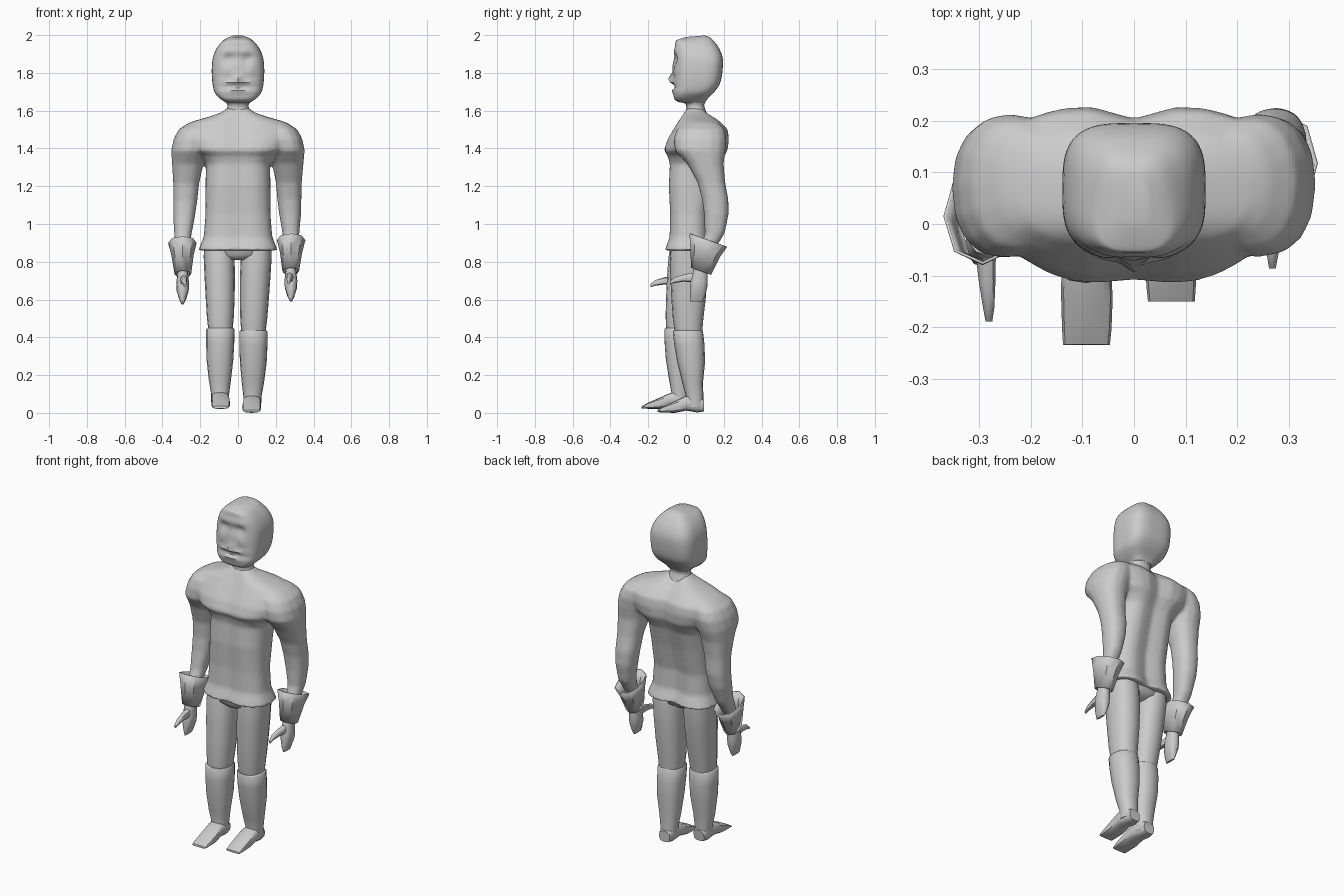
import bpy, bmesh, math
from math import sin, cos, pi, exp


def spline(a, b, c, d, t):
    return 0.5 * (2*b + (c-a)*t + (2*a-5*b+4*c-d)*t*t + (3*b-a-3*c+d)*t**3)


def refine(secs, k):
    # smooth in-between sections
    out, n = [], len(secs)
    for i in range(n - 1):
        q = [secs[max(i-1, 0)], secs[i], secs[i+1], secs[min(i+2, n-1)]]
        for j in range(k):
            out.append([spline(*v, j / k) for v in zip(*q)])
    return out + [list(secs[-1])]


def smooth(ob, angle):
    bpy.ops.object.select_all(action='DESELECT')
    ob.select_set(True)
    bpy.context.view_layer.objects.active = ob
    bpy.ops.object.shade_smooth_by_angle(angle=math.radians(angle))


def loft(name, secs, sides=16, e=2.3, warp=None, caps=True, k=1, angle=50):
    # sections: position, x min, x max, y min, y max, slope of z along y
    secs = refine([tuple(s) + (0,) * (6 - len(s)) for s in secs], k)
    power = lambda v: math.copysign(abs(v) ** (2 / e), v) if abs(v) > 1e-6 else 0
    bm, rings = bmesh.new(), []
    for z, x0, x1, y0, y1, slope in secs:
        ring = []
        for i in range(sides):
            a = 2 * pi * i / sides
            dy = (y1 - y0) / 2 * power(sin(a))
            p = ((x0+x1)/2 + (x1-x0)/2 * power(cos(a)), (y0+y1)/2 + dy, z + slope*dy)
            ring.append(bm.verts.new(warp(*p) if warp else p))
        rings.append(ring)
    for r, s in zip(rings, rings[1:]):
        for i in range(sides):
            j = (i + 1) % sides
            bm.faces.new((r[i], r[j], s[j], s[i]))
    if caps:
        bm.faces.new(rings[0])
        bm.faces.new(rings[-1])
    bmesh.ops.recalc_face_normals(bm, faces=bm.faces)
    me = bpy.data.meshes.new(name)
    bm.to_mesh(me)
    bm.free()
    ob = bpy.data.objects.new(name, me)
    bpy.context.collection.objects.link(ob)
    smooth(ob, angle)
    return ob


# jacket with chest shelf, flared hem and spine groove
def jacket_shape(x, y, z):
    dip = exp(-(x / 0.06) ** 2)
    return x, y + dip * (-0.03 if y > 0.06 else 0.014), z


jacket = loft("jacket", [
    (0.86, -.21, .21, -.12, .152), (0.93, -.182, .182, -.095, .125),
    (1.05, -.172, .172, -.092, .125), (1.20, -.172, .172, -.1, .16),
    (1.32, -.17, .17, -.095, .195), (1.36, -.20, .20, -.105, .215),
    (1.39, -.25, .25, -.124, .23), (1.45, -.29, .29, -.102, .235),
    (1.50, -.29, .29, -.072, .228), (1.545, -.235, .235, -.045, .185),
    (1.572, -.14, .14, -.03, .15), (1.592, -.085, .085, -.02, .125),
    (1.612, -.062, .062, -.008, .112)], sides=32, e=2.6, warp=jacket_shape)

# neck and hips
loft("neck", [(1.55, -.07, .07, -.01, .12), (1.60, -.064, .064, 0, .105),
              (1.63, -.055, .055, 0, .096), (1.665, -.08, .08, -.03, .115)], k=2)
loft("hips", [(0.81, -.05, .05, -.06, .06), (0.835, -.16, .16, -.085, .1),
              (0.88, -.18, .18, -.09, .11)])


# head with brow, eye sockets, nose, moustache, mouth and chin
def face_shape(x, y, z):
    if y < 0:
        bump = lambda cx, cz, wx, wz: exp(-((abs(x)-cx)/wx)**2 - ((z-cz)/wz)**2)
        y += 0.014 * bump(.05, 1.875, .026, .022)
        y -= 0.008 * bump(.03, 1.915, .06, .02)
        y -= 0.008 * bump(.06, 1.81, .03, .03)
        y -= 0.012 * bump(0, 1.83, .02, .05)
        y -= 0.030 * bump(0, 1.77, .02, .022)
        y -= 0.012 * bump(.03, 1.748, .06, .012)
        y += 0.022 * bump(0, 1.727, .085, .007)
        y -= 0.010 * bump(0, 1.705, .07, .014)
    return x, y, z


loft("head", [
    (1.64, -.058, .058, -.005, .10, 0), (1.652, -.075, .075, -.035, .112, .1),
    (1.67, -.10, .10, -.06, .13, .1), (1.70, -.125, .125, -.066, .155, .05),
    (1.75, -.136, .136, -.062, .182, 0), (1.82, -.139, .139, -.06, .194, 0),
    (1.88, -.133, .133, -.058, .194, 0), (1.93, -.113, .113, -.057, .175, 0),
    (1.965, -.085, .085, -.055, .15, 0), (1.982, -.06, .06, -.045, .125, .08),
    (1.994, -.028, .028, .0, .1, .08)],
    sides=72, e=3.3, warp=face_shape, k=4)


# limbs: the left side steps forward
def arm_pose(s):
    def f(x, y, z):
        if s < 0:
            t = min(max((1.42 - z) / 0.5, 0), 1)
            x, y, z = -(x + .013 * t), y - 0.103 * t, z - .015 * t
        return (x, y, z)
    return f


def leg_pose(s):
    def f(x, y, z):
        if s < 0:
            x, y, z = -(x + .02 * (1 - z)), y - .095 * (.9 - z), z + .02 * (1 - z)
        return (x, y, z)
    return f


sleeves = []
for s, side in ((1, "right"), (-1, "left")):
    arm, leg = arm_pose(s), leg_pose(s)
    sleeves.append(loft(side + "_sleeve", [
        (0.86, .245, .315, .07, .15), (0.95, .235, .325, .1, .205),
        (1.05, .218, .334, .095, .226), (1.13, .208, .336, .085, .225),
        (1.22, .20, .338, .06, .208), (1.32, .18, .347, .005, .20),
        (1.39, .16, .353, -.06, .21), (1.45, .14, .341, -.065, .215),
        (1.50, .13, .315, -.05, .205), (1.535, .12, .262, -.015, .175),
        (1.55, .12, .22, .03, .13)], warp=arm))
    # flared glove cuff
    cuff = loft(side + "_cuff", [
        (0.75, .238, .32, .03, .13, -.36), (0.85, .225, .337, .026, .175, -.36),
        (0.915, .209, .354, .021, .215, -.36)], sides=8, e=2.2, warp=arm, caps=False, angle=40)
    mod = cuff.modifiers.new("thickness", 'SOLIDIFY')
    mod.thickness, mod.offset = 0.006, 0
    # mitten hand with pointing thumb
    loft(side + "_hand", [
        (0.59, .275, .287, .022, .09), (0.615, .262, .298, .02, .10),
        (0.66, .248, .312, .02, .112), (0.70, .246, .314, .025, .115),
        (0.78, .255, .305, .045, .115)], sides=12, warp=arm)
    loft(side + "_thumb", [
        (-.086, .262, .275, .68, .695), (-.06, .258, .28, .688, .718),
        (-.01, .256, .288, .695, .733), (.05, .255, .295, .69, .745)],
        sides=8, warp=lambda x, y, z: arm(x, z, y))
    # trouser leg
    loft(side + "_thigh", [
        (0.42, .018, .145, -.058, .085), (0.50, .012, .155, -.07, .092),
        (0.60, .01, .163, -.077, .104), (0.72, .01, .172, -.083, .112),
        (0.82, .015, .178, -.085, .115), (0.875, .02, .178, -.08, .11)], warp=leg)
    # tall boot and shoe
    loft(side + "_boot", [
        (0.03, .03, .122, .0, .092), (0.09, .028, .125, .0, .092),
        (0.16, .02, .138, -.02, .09), (0.27, .01, .152, -.047, .101),
        (0.36, .007, .156, -.062, .098), (0.43, .007, .157, -.07, .09),
        (0.437, .012, .15, -.066, .086)], warp=leg)
    loft(side + "_shoe", [
        (-.15, .027, .118, .004, .016), (-.12, .024, .12, .002, .034),
        (-.06, .022, .122, .0, .062), (0, .026, .122, .012, .09),
        (.06, .03, .12, .002, .10), (.096, .04, .11, .008, .07)],
        sides=12, e=3, warp=lambda x, y, z: leg(x, z, y), angle=40)

# fuse sleeves and jacket into one garment
bpy.ops.object.select_all(action='DESELECT')
for ob in sleeves + [jacket]:
    ob.select_set(True)
bpy.context.view_layer.objects.active = jacket
bpy.ops.object.join()
mod = jacket.modifiers.new("fuse", 'REMESH')
mod.mode, mod.voxel_size, mod.use_smooth_shade = 'VOXEL', 0.009, True
mod = jacket.modifiers.new("soften", 'SMOOTH')
mod.factor, mod.iterations = 0.5, 8
